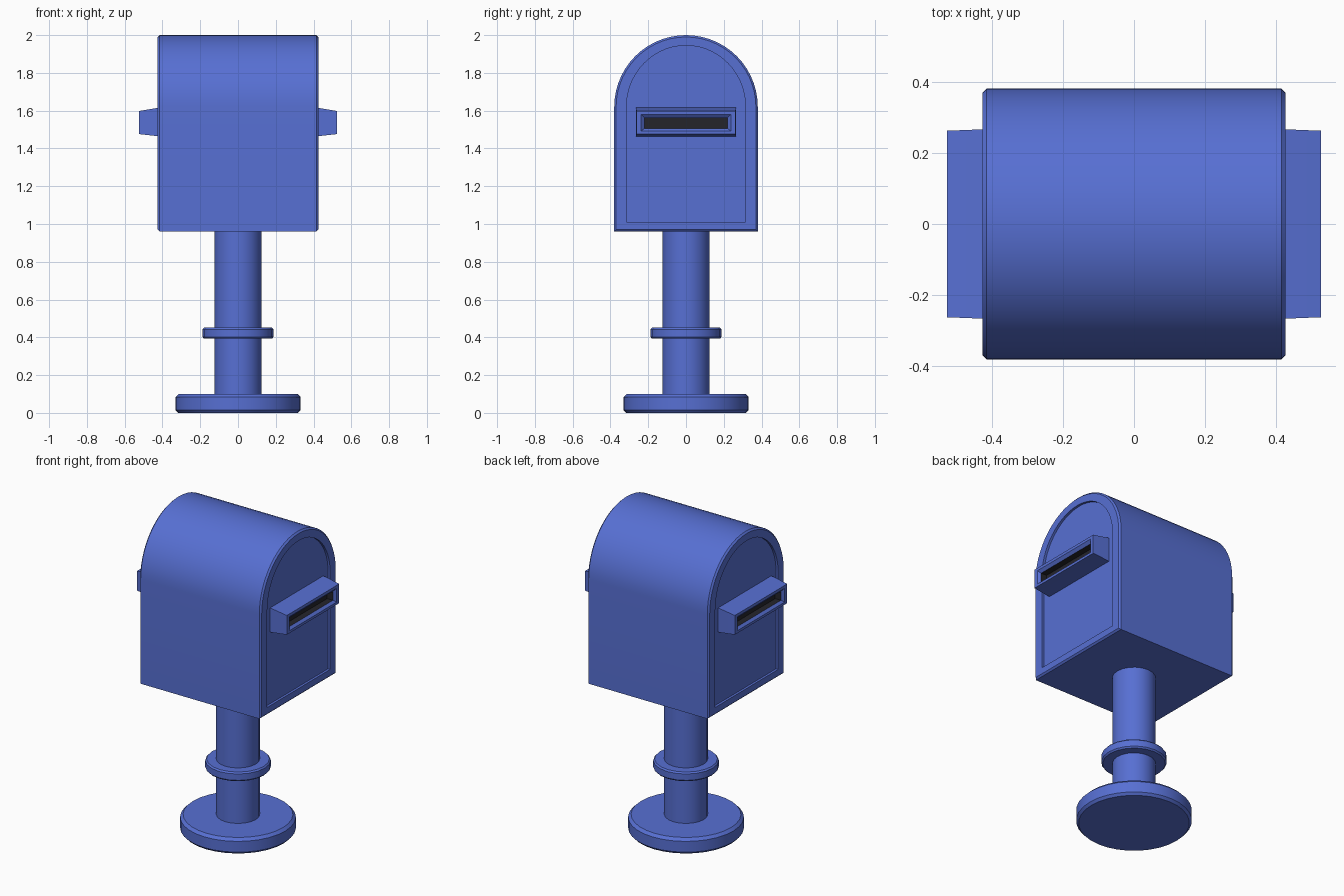
import bpy, bmesh, math

if "Cube" in bpy.data.objects:
    bpy.data.objects.remove(bpy.data.objects["Cube"])


def material(name, rgb):
    m = bpy.data.materials.new(name)
    m.diffuse_color = (*rgb, 1)
    m.use_nodes = True
    m.node_tree.nodes["Principled BSDF"].inputs["Base Color"].default_value = m.diffuse_color
    return m


BLUE = material("postal blue", (0.095, 0.16, 0.65))
DARK = material("slot dark", (0.018, 0.018, 0.024))


def finish(name, bm, angle=35):
    bmesh.ops.recalc_face_normals(bm, faces=bm.faces)
    me = bpy.data.meshes.new(name)
    bm.to_mesh(me)
    bm.free()
    ob = bpy.data.objects.new(name, me)
    bpy.context.collection.objects.link(ob)
    me.materials.append(BLUE)
    me.materials.append(DARK)
    bpy.ops.object.select_all(action='DESELECT')
    ob.select_set(True)
    bpy.context.view_layer.objects.active = ob
    bpy.ops.object.shade_smooth_by_angle(angle=math.radians(angle))
    return ob


def lathe(name, profile, sides):
    """Solid of revolution from (radius, z) pairs."""
    bm = bmesh.new()
    rings = [[bm.verts.new((r * math.cos(2 * math.pi * i / sides),
                            r * math.sin(2 * math.pi * i / sides), z))
              for i in range(sides)] for r, z in profile]
    for a, b in zip(rings, rings[1:]):
        for i in range(sides):
            j = (i + 1) % sides
            bm.faces.new((a[i], a[j], b[j], b[i]))
    bm.faces.new(rings[0])
    bm.faces.new(rings[-1])
    return finish(name, bm)


def arch(half, bottom, spring, radius_z, n=28):
    """Arched outline in the y-z plane."""
    pts = [(-half, bottom), (half, bottom)]
    for i in range(n + 1):
        a = math.pi * i / n
        pts.append((half * math.cos(a), spring + radius_z * math.sin(a)))
    return pts


# Arched box: rings across x, ending in shallow recessed end panels
outer = arch(0.38, 0.96, 1.62, 0.38)
lip = arch(0.37, 0.97, 1.62, 0.37)
panel = arch(0.315, 1.01, 1.62, 0.325)
stations = [(-0.41, panel), (-0.425, panel), (-0.425, lip), (-0.415, outer),
            (0.415, outer), (0.425, lip), (0.425, panel), (0.41, panel)]
bm = bmesh.new()
rings = [[bm.verts.new((x, y, z)) for y, z in prof] for x, prof in stations]
for a, b in zip(rings, rings[1:]):
    for i in range(len(a)):
        j = (i + 1) % len(a)
        bm.faces.new((a[i], a[j], b[j], b[i]))
bm.faces.new(rings[0])
bm.faces.new(rings[-1])
finish("mailbox_body", bm)


# Letter slot hoods on both ends, each with a dark recess
def slot_hood(name, side):
    steps = [(0.40, 0.266, 1.463, 1.617), (0.425, 0.266, 1.465, 1.615),
             (0.525, 0.262, 1.476, 1.598), (0.525, 0.237, 1.492, 1.580),
             (0.510, 0.220, 1.506, 1.562), (0.470, 0.220, 1.506, 1.562)]
    bm = bmesh.new()
    loops = [[bm.verts.new((side * x, y, z)) for y, z in
              ((-w, lo), (w, lo), (w, hi), (-w, hi))] for x, w, lo, hi in steps]
    for k, (a, b) in enumerate(zip(loops, loops[1:])):
        for i in range(4):
            j = (i + 1) % 4
            f = bm.faces.new((a[i], a[j], b[j], b[i]))
            f.material_index = 1 if k == 4 else 0
    bm.faces.new(loops[0])
    bm.faces.new(loops[-1]).material_index = 1
    finish(name, bm, 20)


slot_hood("slot_hood_right", 1)
slot_hood("slot_hood_left", -1)

# Post, collar ring and round foot
lathe("post", [(0.125, 0.08), (0.125, 0.97)], 20)
lathe("post_collar", [(0.18, 0.393), (0.188, 0.402), (0.188, 0.442), (0.18, 0.451)], 20)
lathe("base_foot", [(0.318, 0.0), (0.332, 0.015), (0.332, 0.083), (0.315, 0.1)], 32)
